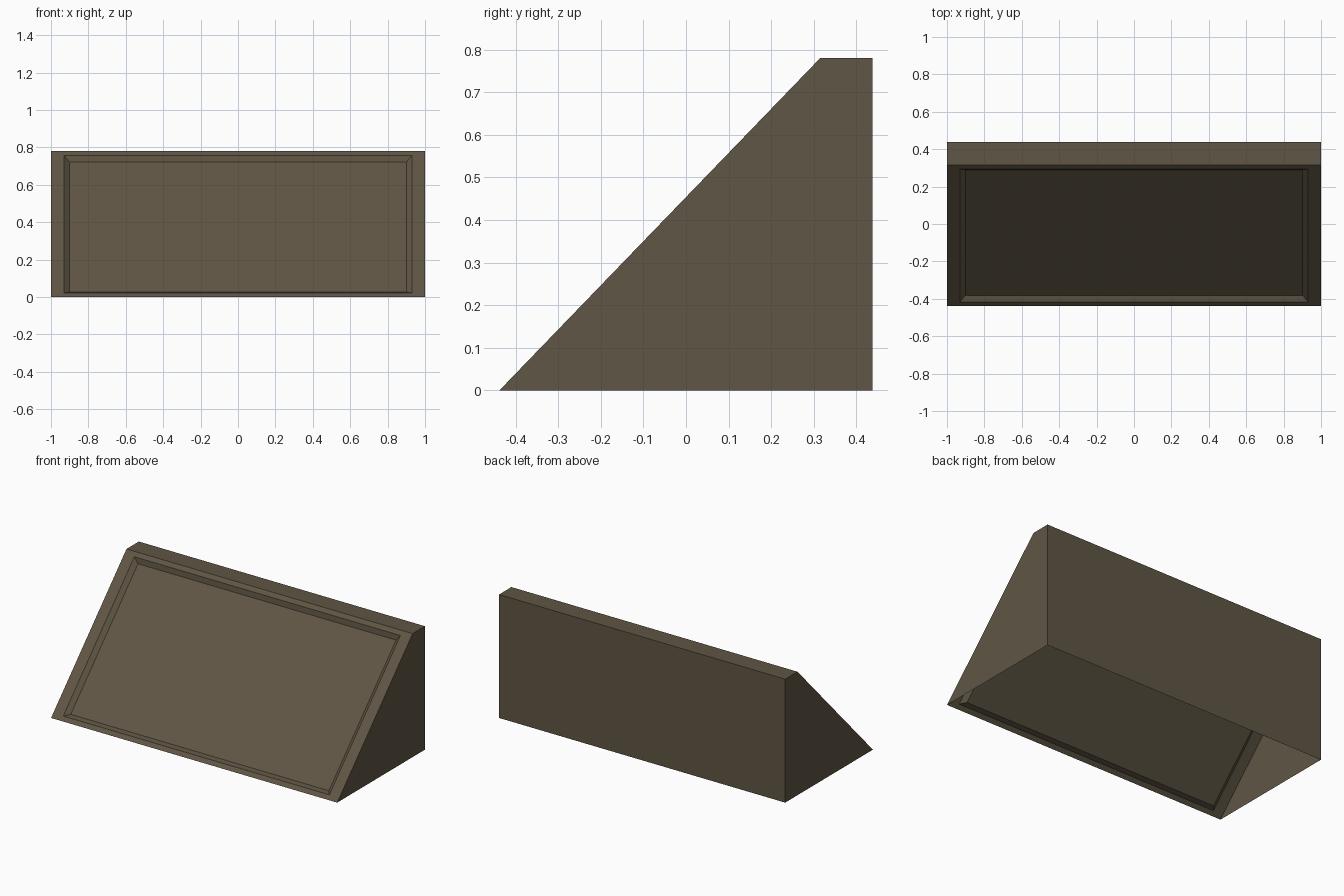
import bpy
import bmesh
from mathutils import Vector

if "Cube" in bpy.data.objects:
    bpy.data.objects.remove(bpy.data.objects["Cube"], do_unlink=True)

# Single flat colour
olive = bpy.data.materials.new("dark_olive_brown")
olive.use_nodes = True
colour = (0.115, 0.092, 0.058, 1)
olive.diffuse_color = colour
olive.node_tree.nodes["Principled BSDF"].inputs["Base Color"].default_value = colour

HALF_W, HALF_D, HEIGHT, LEDGE_Y = 1.0, 0.438, 0.78, 0.315
foot = Vector((0, -HALF_D, 0))
crest = Vector((0, LEDGE_Y, HEIGHT))
along = (crest - foot).normalized()
length = (crest - foot).length
inward = along.cross(Vector((1, 0, 0))) * -1
if inward.z > 0:
    inward.negate()

bm = bmesh.new()


def ring(side_margin, end_margin, depth):
    """Rectangle parallel to the sloping front, counted from bottom left."""
    w = HALF_W - side_margin
    low, high = end_margin, length - end_margin
    return [bm.verts.new(foot + along * t + inward * depth + Vector((x, 0, 0)))
            for x, t in ((-w, low), (w, low), (w, high), (-w, high))]


# Sloping front: flat frame, tapered recess walls and sunken panel
edge = ring(0, 0, 0)
rim = ring(0.07, 0.031, 0)
panel = ring(0.098, 0.059, 0.022)
for outer, inner in ((edge, rim), (rim, panel)):
    for i in range(4):
        j = (i + 1) % 4
        bm.faces.new((outer[i], outer[j], inner[j], inner[i]))
bm.faces.new(panel)

# Top ledge, back wall and side walls; the underside stays open
top_l, top_r, low_r, low_l = [bm.verts.new((x, HALF_D, z)) for x, z in
                              ((-HALF_W, HEIGHT), (HALF_W, HEIGHT), (HALF_W, 0), (-HALF_W, 0))]
bm.faces.new((edge[3], edge[2], top_r, top_l))
bm.faces.new((top_l, top_r, low_r, low_l))
bm.faces.new((edge[1], low_r, top_r, edge[2]))
bm.faces.new((edge[0], edge[3], top_l, low_l))

mesh = bpy.data.meshes.new("wedge_shell")
bm.to_mesh(mesh)
bm.free()
mesh.materials.append(olive)
shell = bpy.data.objects.new("wedge_shell", mesh)
bpy.context.collection.objects.link(shell)
